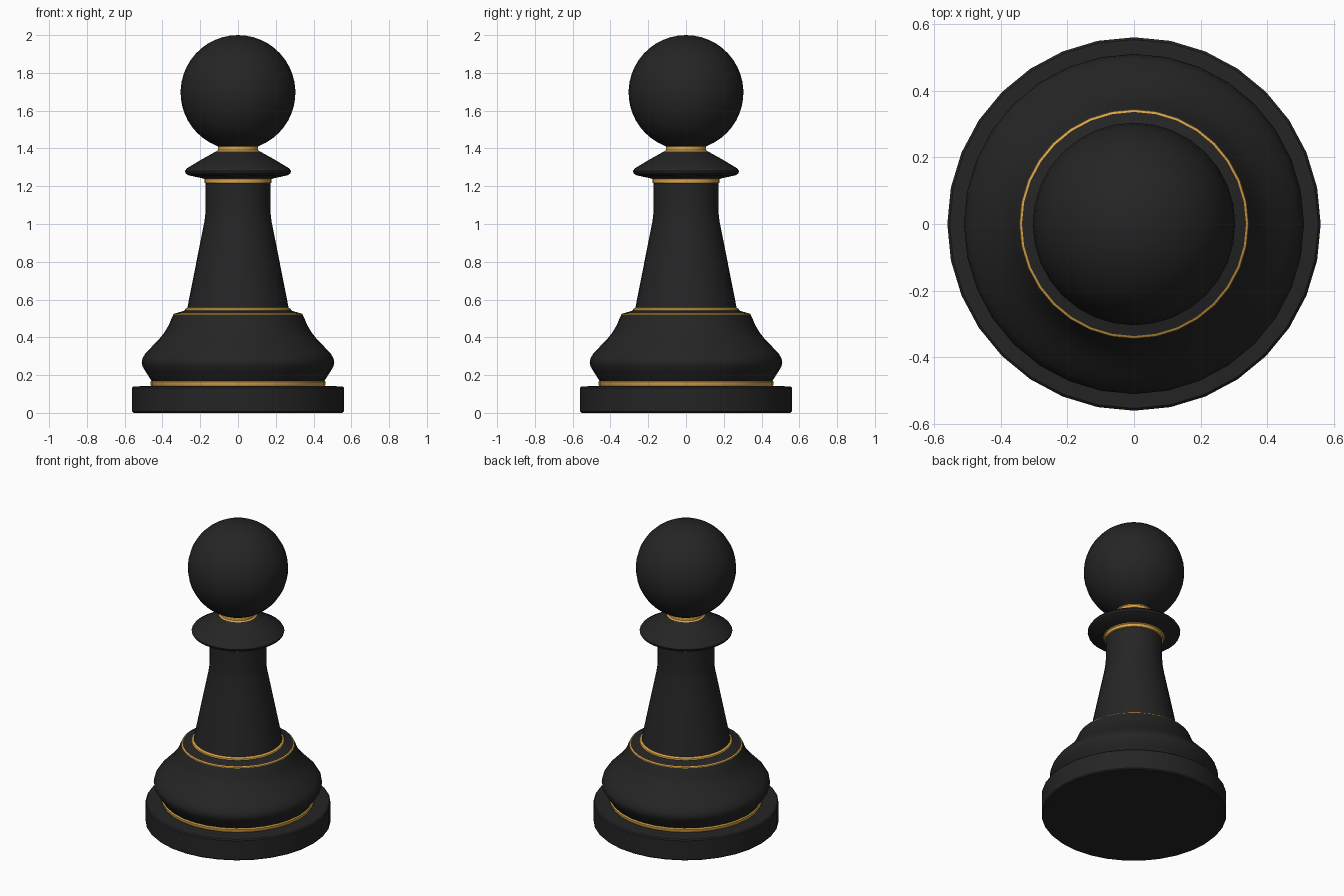
import bpy, bmesh, math

if "Cube" in bpy.data.objects:
    bpy.data.objects.remove(bpy.data.objects["Cube"])

SIDES = 32


def material(name, rgb):
    m = bpy.data.materials.new(name)
    m.diffuse_color = (*rgb, 1)
    m.use_nodes = True
    m.node_tree.nodes["Principled BSDF"].inputs["Base Color"].default_value = m.diffuse_color
    return m


BLACK = material("black", (0.018, 0.018, 0.018))
GOLD = material("gold", (0.70, 0.37, 0.06))


def lathe(name, profile, mat):
    """Turn a bottom-to-top (radius, z) profile about z; radius 0 makes a pole."""
    bm = bmesh.new()
    rings = []
    for r, z in profile:
        if r == 0:
            rings.append([bm.verts.new((0, 0, z))] * SIDES)
        else:
            rings.append([bm.verts.new((r * math.cos(a), r * math.sin(a), z))
                          for a in (2 * math.pi * i / SIDES for i in range(SIDES))])
    for low, high in zip(rings, rings[1:]):
        for i in range(SIDES):
            j = (i + 1) % SIDES
            corners = dict.fromkeys((low[i], low[j], high[j], high[i]))
            bm.faces.new(list(corners))
    mesh = bpy.data.meshes.new(name)
    bm.to_mesh(mesh)
    bm.free()
    mesh.materials.append(mat)
    ob = bpy.data.objects.new(name, mesh)
    bpy.context.collection.objects.link(ob)
    bpy.ops.object.select_all(action='DESELECT')
    ob.select_set(True)
    bpy.context.view_layer.objects.active = ob
    bpy.ops.object.shade_smooth_by_angle(angle=math.radians(35))
    return ob


# Foot disc and the gold band above it
lathe("base_disc", [(0, 0), (0.553, 0), (0.56, 0.007), (0.56, 0.133),
                    (0.553, 0.14), (0.46, 0.143)], BLACK)
lathe("base_band", [(0.46, 0.143), (0.464, 0.15), (0.464, 0.163), (0.458, 0.17)], GOLD)

# Swelling lower body
lathe("lower_body", [(0.458, 0.17), (0.485, 0.212), (0.505, 0.245), (0.51, 0.265),
                     (0.506, 0.288), (0.49, 0.315), (0.455, 0.352), (0.42, 0.388),
                     (0.39, 0.425), (0.365, 0.467), (0.35, 0.505), (0.344, 0.517)], BLACK)

# Shoulder with two thin gold lines
lathe("shoulder_line", [(0.344, 0.517), (0.343, 0.522), (0.336, 0.526)], GOLD)
lathe("shoulder", [(0.336, 0.526), (0.30, 0.536), (0.283, 0.542)], BLACK)
lathe("stem_band", [(0.283, 0.542), (0.28, 0.55), (0.268, 0.557)], GOLD)

# Tapered stem
lathe("stem", [(0.268, 0.557), (0.222, 0.79), (0.18, 1.0), (0.174, 1.04),
               (0.171, 1.085), (0.171, 1.215)], BLACK)

# Collar between two gold bands
lathe("collar_band", [(0.171, 1.215), (0.178, 1.218), (0.178, 1.237), (0.185, 1.241)], GOLD)
lathe("collar", [(0.185, 1.241), (0.262, 1.258), (0.277, 1.268), (0.281, 1.28),
                 (0.272, 1.294), (0.19, 1.343), (0.115, 1.385)], BLACK)
lathe("neck_band", [(0.115, 1.385), (0.107, 1.392), (0.106, 1.41), (0.111, 1.415)], GOLD)

# Ball head, open where it meets the neck
R, CZ, STEPS = 0.304, 1.696, 20
start = math.asin(0.111 / R)
head = [(R * math.sin(t), CZ - R * math.cos(t))
        for t in (start + (math.pi - start) * k / STEPS for k in range(STEPS))]
lathe("head", head + [(0, CZ + R)], BLACK)
